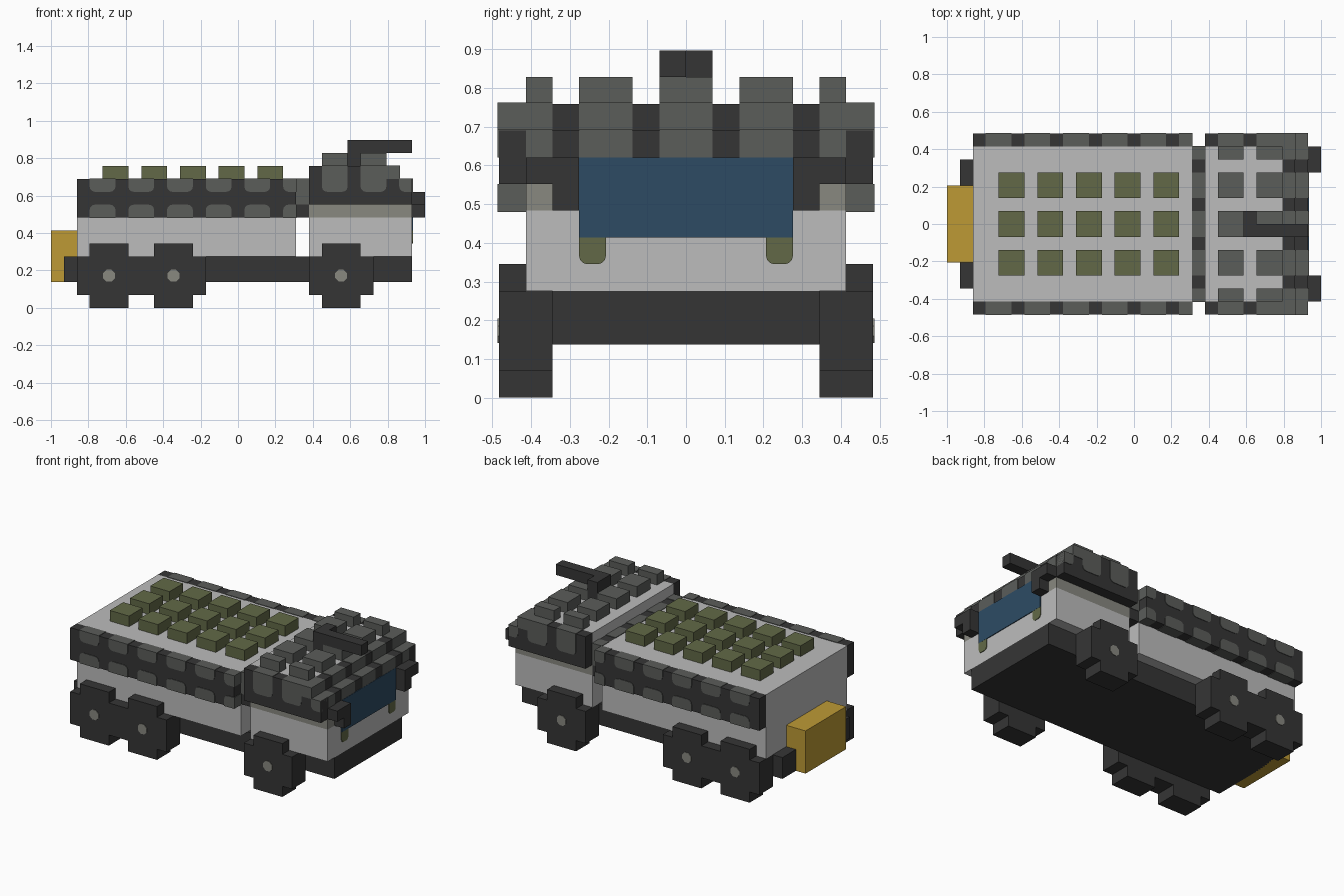
import bpy, bmesh, math
from mathutils import Vector

if "Cube" in bpy.data.objects:
    bpy.data.objects.remove(bpy.data.objects["Cube"])

U = 2 / 29      # block size: all coordinates below are in blocks
E = 0.05        # overlay thickness for painted patches, in blocks


def material(name, hex_colour):
    rgb = [int(hex_colour[i:i + 2], 16) / 255 for i in (0, 2, 4)]
    lin = [c / 12.92 if c <= 0.04045 else ((c + 0.055) / 1.055) ** 2.4 for c in rgb]
    m = bpy.data.materials.new(name)
    m.use_nodes = True
    m.diffuse_color = (*lin, 1)
    m.node_tree.nodes["Principled BSDF"].inputs["Base Color"].default_value = (*lin, 1)
    return m


WHITE = material("off white", "bcbcbc")
DARK = material("charcoal", "353535")
GREY = material("mid grey", "5b5d5a")
PALE = material("pale grey", "888880")
OLIVE = material("olive green", "626947")
YELLOW = material("ochre yellow", "bd9a35")
BLUE = material("window blue", "2d4b64")


def box(x0, x1, y0, y1, z0, z1):
    return "y", [(x0, z0), (x1, z0), (x1, z1), (x0, z1)], y0, y1


def prism(axis, pts, lo, hi):
    return axis, pts, lo, hi


def tab(a0, a1, z0, z1, round_top=False, left=True, right=True, r=0.4):
    """Rectangle outline with its two bottom (or top) corners rounded."""
    pts = []
    for cx, start, on in ((a0 + r, 180, left), (a1 - r, 270, right)):
        if on:
            pts += [(cx + r * math.cos(math.radians(start + t)),
                     z0 + r + r * math.sin(math.radians(start + t))) for t in (0, 30, 60, 90)]
        else:
            pts.append((a0 if start == 180 else a1, z0))
    pts += [(a1, z1), (a0, z1)]
    return [(a, z0 + z1 - z) for a, z in pts] if round_top else pts


def part(name, mat, prisms):
    bm = bmesh.new()
    for axis, pts, lo, hi in prisms:
        def place(p, d):
            x, y = (p[0], d) if axis == "y" else (d, p[0])
            return Vector((x * U - 1, y * U, p[1] * U))
        a = [bm.verts.new(place(p, lo)) for p in pts]
        b = [bm.verts.new(place(p, hi)) for p in pts]
        n = len(pts)
        bm.faces.new(a)
        bm.faces.new(b)
        for i in range(n):
            bm.faces.new((a[i], a[(i + 1) % n], b[(i + 1) % n], b[i]))
    bmesh.ops.recalc_face_normals(bm, faces=bm.faces)
    mesh = bpy.data.meshes.new(name)
    bm.to_mesh(mesh)
    bm.free()
    mesh.materials.append(mat)
    ob = bpy.data.objects.new(name, mesh)
    bpy.context.collection.objects.link(ob)
    return ob


# Chassis and rear box
part("chassis", DARK, [box(1, 28, -5, 5, 2, 4)])
part("rear_box", YELLOW, [box(0, 2, -3, 3, 2, 6)])

# Cargo body with a grid of roof blocks
part("cargo_body", WHITE, [box(2, 19, -6, 6, 4, 10)])
part("cargo_roof_blocks", OLIVE,
     [box(x, x + 2, y, y + 2, 10, 11) for x in range(4, 17, 3) for y in (-4, -1, 2)])

# Armour plate between cargo body and cab
part("cargo_front_plate", DARK, [box(19, 20, -6, 6, 7, 10)])
BANDS = [(-6, -5), (-4, -2), (-1, 1), (2, 4), (5, 6)]
part("cargo_front_plate_patches", GREY,
     [box(19, 20, y0 - E * (y0 == -6), y1 + E * (y1 == 6), 8, 10 + E) for y0, y1 in BANDS])

# Cab
part("cab_lower_body", WHITE, [box(20, 28, -6, 6, 4, 7)])
part("cab_band", PALE, [box(20, 28, -6, 6, 7, 8)])
part("cab_upper_body", WHITE, [box(20, 26, -6, 6, 8, 11)])
part("cab_front_armour", DARK,
     [prism("y", [(26, 8), (28, 8), (28, 10), (27, 10), (27, 11), (26, 11)], -6, 6)])
step = [(26, 9), (28 + E, 9), (28 + E, 10 + E), (27 + E, 10 + E), (27 + E, 11 + E), (26, 11 + E)]
part("cab_front_patches", GREY, [prism("y", step, y0, y1) for y0, y1 in BANDS])
part("cab_roof_blocks", GREY,
     [box(x, x + 2, y0, y1, 11, 12) for x in (21, 24) for y0, y1 in BANDS])
part("windscreen", BLUE, [box(28, 28.07, -4, 4, 6, 9)])

# Roof gun
part("gun_mount", DARK, [box(23, 24, -1, 1, 11, 13)])
part("gun_barrel", DARK, [box(24, 28, -1, 0, 12, 13)])

hub = [(0.5 * math.cos(math.pi * (i + 0.5) / 4), 0.5 * math.sin(math.pi * (i + 0.5) / 4))
       for i in range(8)]

for side, s in (("left", 1), ("right", -1)):
    def sbox(x0, x1, y0, y1, z0, z1):
        return box(x0, x1, min(s * y0, s * y1), max(s * y0, s * y1), z0, z1)

    def plate(pts, y0=6.0):
        return prism("y", pts, s * y0, s * (7 + E))

    # Side armour of the cargo body, with patches along both edges
    part(f"{side}_cargo_armour", DARK, [sbox(2, 19, 6, 7, 7, 10)])
    patches = []
    for x in range(3, 19, 3):
        last = x == 18
        x1 = 19 + E if last else x + 2
        patches.append(plate(tab(x, x1, 9, 10 + E, right=not last)))
        patches.append(plate(tab(x, x1, 7 - E, 8, True, right=not last)))
    part(f"{side}_cargo_armour_patches", GREY, patches)

    # Side armour of the cab, stepped at the front
    part(f"{side}_cab_armour", DARK,
         [prism("y", [(20, 8), (28, 8), (28, 10), (27, 10), (27, 11), (20, 11)], s * 6, s * 7)])
    part(f"{side}_cab_armour_patches", GREY,
         [plate(tab(x, x + 2, 9, 11 + E)) for x in (21, 24)]
         + [plate(tab(27, 28, 9, 10 + E, right=False)),
            sbox(26, 27 + E, 6, 7 + E, 10, 11 + E)])

    # Brackets beside the windscreen and the lamps below it
    part(f"{side}_window_bracket", DARK,
         [sbox(28, 29, 4, 6, 8, 9), sbox(28, 29, 4, 5, 7, 8)])
    y0 = 3 if s > 0 else -4
    part(f"{side}_headlight", OLIVE, [prism("x", tab(y0, y0 + 1, 5, 6, r=0.3), 28, 28.06)])

    # Wheels: crossed blocks, the rear pair joined
    part(f"{side}_rear_wheels", DARK,
         [sbox(2, 12, 5, 7, 1, 4)]
         + [sbox(x, x + 3, 5, 7, z, z + 1) for x in (3, 8) for z in (0, 4)])
    part(f"{side}_front_wheel", DARK,
         [sbox(20, 25, 5, 7, 1, 4), sbox(21, 24, 5, 7, 0, 1), sbox(21, 24, 5, 7, 4, 5)])
    part(f"{side}_wheel_hubs", PALE,
         [plate([(cx + x, 2.5 + z) for x, z in hub], 6.9) for cx in (4.5, 9.5, 22.5)])
